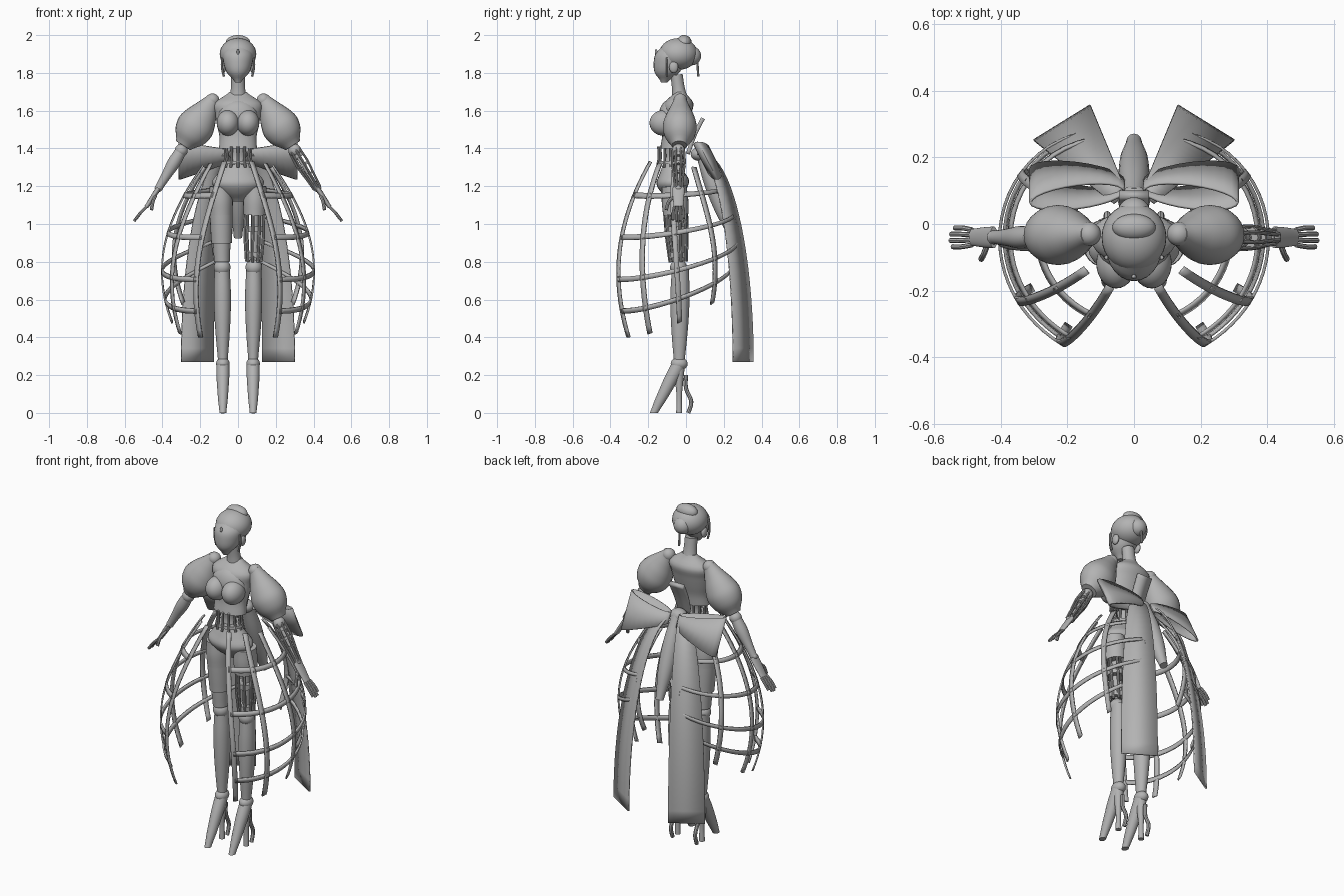
import bpy, bmesh, math
from mathutils import Vector, Matrix

cube = bpy.data.objects.get("Cube")
if cube:
    bpy.data.objects.remove(cube, do_unlink=True)

grey = bpy.data.materials.new("plain_grey")
grey.use_nodes = True
tone = (.45, .45, .45, 1)
grey.diffuse_color = tone
grey.node_tree.nodes["Principled BSDF"].inputs["Base Color"].default_value = tone
made = []
up, depth_axis = Vector((0, 0, 1)), Vector((0, 1, 0))


def finish(name, bm, mirror=False, thick=0):
    bmesh.ops.recalc_face_normals(bm, faces=bm.faces)
    mesh = bpy.data.meshes.new(name)
    bm.to_mesh(mesh)
    bm.free()
    mesh.materials.append(grey)
    ob = bpy.data.objects.new(name, mesh)
    bpy.context.collection.objects.link(ob)
    if thick:
        solid = ob.modifiers.new("thickness", 'SOLIDIFY')
        solid.thickness, solid.offset = thick, 0
    if mirror:
        both = ob.modifiers.new("mirror", 'MIRROR')
        both.use_mirror_merge = False
    made.append(ob)


def smooth(points, sub=4):
    """Resample points along a smooth curve that passes through them."""
    last = len(points) - 1
    result = []
    for step in range(last * sub + 1):
        i = min(step // sub, last - 1)
        f = step / sub - i
        before, start, end, after = (Vector(points[max(0, min(last, k))]) for k in range(i - 1, i + 3))
        leave, arrive = (end - before) / 2, (after - start) / 2
        ease = f * f * (3 - 2 * f)
        result.append(start.lerp(end, ease) + leave * f * (1 - f) ** 2 - arrive * f * f * (1 - f))
    return result


def surface(name, rows, closed=False, mirror=False, thick=0):
    """Quad surface over rows of points; closed rows become a capped tube."""
    bm = bmesh.new()
    verts = [[bm.verts.new(p) for p in row] for row in rows]
    n = len(verts[0])
    for a, b in zip(verts, verts[1:]):
        for k in range(n if closed else n - 1):
            j = (k + 1) % n
            bm.faces.new((a[k], a[j], b[j], b[k]))
    if closed:
        bm.faces.new(verts[0])
        bm.faces.new(verts[-1])
    finish(name, bm, mirror, thick)


def ring(centre, direction, radius, depth=1, count=24):
    u = depth_axis.cross(direction).normalized()
    v = direction.cross(u).normalized() * depth
    angles = [math.tau * k / count for k in range(count)]
    return [centre + (u * math.cos(a) + v * math.sin(a)) * radius for a in angles]


def limb_rings(start, end, radii, depth, level=False, count=24):
    start, end = Vector(start), Vector(end)
    profile = smooth([(r, 0) for r in radii])
    direction = up if level else end - start
    return [ring(start.lerp(end, k / (len(profile) - 1)), direction, p[0], depth, count)
            for k, p in enumerate(profile)]


def limb(name, start, end, radii, depth=1, level=False, mirror=False):
    """Turned shape with evenly spaced radii; depth flattens it front to back."""
    surface(name, limb_rings(start, end, radii, depth, level), True, mirror)


def tube(name, points, radius, mirror=False):
    path = smooth(points)
    ends = zip([path[0]] + path, path, path[1:] + [path[-1]])
    surface(name, [ring(p, after - before, radius, count=8) for before, p, after in ends], True, mirror)


def struts(name, start, end, radii, depth, count, radius):
    """Thin bars lying along the outline of a limb."""
    for bar in zip(*limb_rings(start, end, radii, depth, count=count)):
        tube(name, bar[::2], radius)


def ball(name, centre, *size):
    bm = bmesh.new()
    scale = size * 3 if len(size) == 1 else size
    place = Matrix.Translation(centre) @ Matrix.Diagonal((*scale, 1))
    bmesh.ops.create_uvsphere(bm, u_segments=28, v_segments=18, radius=1, matrix=place)
    finish(name, bm, mirror=centre[0] > 0)


def right(v):
    return Vector((-v.x, v.y, v.z))


# Head, face and hair
limb("head", (0, -.115, 1.75), (0, -.06, 1.95), (.016, .058, .076, .08, .055), 1.1, level=True)
ball("hair_cap", (0, -.04, 1.9), .097, .102, .084)
ball("hair_crest", (0, -.01, 1.96), .065, .04, .04)
ball("hair_bun", (0, .03, 1.89), .05)
ball("forehead_jewel", (0, -.158, 1.91), .007, .007, .016)
ball("nose", (0, -.155, 1.815), .008, .014, .014)
ball("lips", (0, -.146, 1.787), .016, .007, .006)
ball("eyelid", (.03, -.146, 1.842), .016, .008, .007)
ball("ear_disc", (.076, -.065, 1.83), .014, .024, .03)
tube("side_lock", [(.083, -.1, 1.88), (.085, -.1, 1.83), (.074, -.1, 1.78)], .006, mirror=True)
tube("hair_pin", [(0, .06, 1.86), (0, .065, 1.78)], .006)

# Neck and torso
limb("neck", (0, -.03, 1.64), (0, -.05, 1.79), (.05, .038, .036), .9)
limb("bodice", (0, -.03, 1.7), (0, -.075, 1.4), (.045, .125, .12, .11, .098, .1), .62, level=True)
ball("chest", (0, -.08, 1.565), .105, .066, .095)
ball("bust", (.053, -.118, 1.535), .06, .075, .068)
ball("shoulder_joint", (.135, -.03, 1.655), .036)
waist_top, waist_base = Vector((0, -.08, 1.41)), Vector((0, -.08, 1.3))
struts("waist_strut", waist_top, waist_base, (.07, .066, .076), .95, 12, .007)
limb("waist_core", waist_top, waist_base, (.045, .038, .05), .85)
limb("waist_ring", waist_top.lerp(waist_base, .7), waist_top.lerp(waist_base, .85), (.076, .078), .9)
limb("hips", (0, -.08, 1.32), (0, -.06, 1.12), (.07, .105, .138, .1, .03), .63)

# Puffed sleeves and arms
limb("puff_sleeve", (.13, -.03, 1.665), (.29, -.035, 1.415), (.035, .058, .085, .1, .086, .045), .9, mirror=True)
elbow, wrist = Vector((.3, -.04, 1.39)), Vector((.42, -.04, 1.19))
forearm = (.03, .034, .026, .02)
ball("elbow_joint", elbow, .034)
ball("wrist_joint", wrist, .021)
limb("right_forearm", right(elbow), right(wrist), forearm)
struts("left_forearm_strut", elbow, wrist, forearm, 1, 7, .006)
limb("left_forearm_core", elbow, wrist, (.012, .012))
for k, size in enumerate(forearm):
    place = elbow.lerp(wrist, .1 + k / 4)
    limb("left_forearm_ring", place, place.lerp(wrist, .1), (size, size))
palm_end = Vector((.485, -.04, 1.09))
limb("palm", wrist, palm_end, (.014, .013, .011), 2.3, mirror=True)
for k, reach in enumerate((.9, 1, .97, .8)):
    fan = Vector((0, (k - 1.5) * .015, 0))
    knuckle = palm_end + fan
    bend = knuckle + Vector((.035, 0, -.035)) * reach + fan / 4
    tip = bend + Vector((.03, 0, -.04)) * reach
    tube("finger", [knuckle, bend, tip], .0075, mirror=True)
tube("thumb", [(.437, -.055, 1.15), (.45, -.09, 1.12), (.458, -.105, 1.075)], .009, mirror=True)

# Legs: the right thigh is solid, the left one is an open frame
hip, knee, ankle = Vector((.092, -.062, 1.2)), Vector((.084, -.04, .77)), Vector((.08, -.036, .26))
mid_thigh, low_thigh, thigh_end = (hip.lerp(knee, f) for f in (.35, .7, .93))
limb("upper_thigh", hip, mid_thigh, (.058, .063, .06), 1.12, mirror=True)
limb("right_thigh", right(mid_thigh), right(low_thigh), (.06, .058, .055), 1.1)
limb("right_thigh_cuff", right(low_thigh), right(thigh_end), (.046, .042), 1.1)
struts("left_thigh_strut", mid_thigh, thigh_end, (.05, .05, .04), 1.1, 9, .008)
limb("left_thigh_core", mid_thigh, thigh_end, (.02, .02))
for f in (.25, .8):
    place, size = mid_thigh.lerp(thigh_end, f), .052 - f * .01
    limb("left_thigh_ring", place, place - up * .03, (size, size), 1.1)
ball("knee_joint", knee, .044)
limb("shin", knee + Vector((0, .01, 0)), ankle, (.04, .045, .043, .035, .025), 1.12, mirror=True)
ball("ankle_joint", ankle, .036, .045, .034)
limb("foot", ankle, (.08, -.17, 0), (.034, .034, .03, .025, .018), 1.2, level=True, mirror=True)
limb("heel_post", ankle, (.08, -.036, 0), (.03, .022, .014, .016), mirror=True)
tube("heel_loop", [(.08, 0, .2), (.08, 0, .13), (.08, .028, .06), (.08, .012, 0)], .011, mirror=True)


# Open skirt frame: a bell that shortens and narrows from front to back
def bell(rib, fall):
    back = rib / 4
    turn = math.radians(33 + 100 * back + 24 * back ** 4 - 12 * (1 - fall) ** 2)
    reach = (.42 - .115 * back ** 3) * math.sin(.5 + 1.6 * fall)
    top, hem = 1.33 - .04 * back, .4 + .32 * back ** 2
    return Vector((reach * math.sin(turn), -reach * math.cos(turn), top + (hem - top) * fall))


steps = [k / 24 for k in range(25)]
for rib in range(5):
    rows = []
    for fall in steps:
        middle = bell(rib, fall)
        half = (bell(rib + .1, fall) - middle).normalized() * .014
        rows.append([middle - half, middle + half])
    surface("skirt_rib", rows, mirror=True, thick=.009)
for fall in (.19, .43, .67, .85):
    rows = [[bell(f * 4, fall - .015), bell(f * 4, fall + .015)] for f in steps]
    surface("skirt_hoop", rows, mirror=True, thick=.009)

# Back bow: loops, knot, upright flap and trailing tails
rows = []
for f in steps:
    turn = math.tau * f
    out = (1 - math.cos(turn)) / 2
    middle = Vector((.03 + .28 * out, .115 - .035 * math.sin(turn), 1.36 - .025 * out))
    half = Vector((0, -.5, 1)) * (.03 + .07 * out)
    rows.append([middle + half, middle, middle - half])
surface("bow_loop", rows, mirror=True, thick=.008)
ball("bow_knot", (0, .07, 1.37), .048, .045, .036)
flap = smooth([(.035, .01, 1.37), (.042, .045, 1.47), (.045, .09, 1.56)])
surface("back_flap", [[right(p), p] for p in flap], thick=.022)
limb("centre_tail", (0, .08, 1.38), (0, .25, .93), (.03, .045, .042, .022))
rows = []
for f in steps:
    out, drop = math.sin(f * math.pi / 2), 1 - math.cos(f * math.pi / 2)
    z = 1.37 - 1.1 * drop
    rows.append([(.02 + .11 * out, .09 + .265 * out, z), (.06 + .24 * out, .06 + .19 * out, z)])
surface("trailing_ribbon", rows, mirror=True, thick=.008)

# Smooth shading with crisp edges
bpy.ops.object.select_all(action='DESELECT')
for ob in made:
    ob.select_set(True)
bpy.context.view_layer.objects.active = made[0]
bpy.ops.object.shade_smooth_by_angle(angle=math.radians(40))
